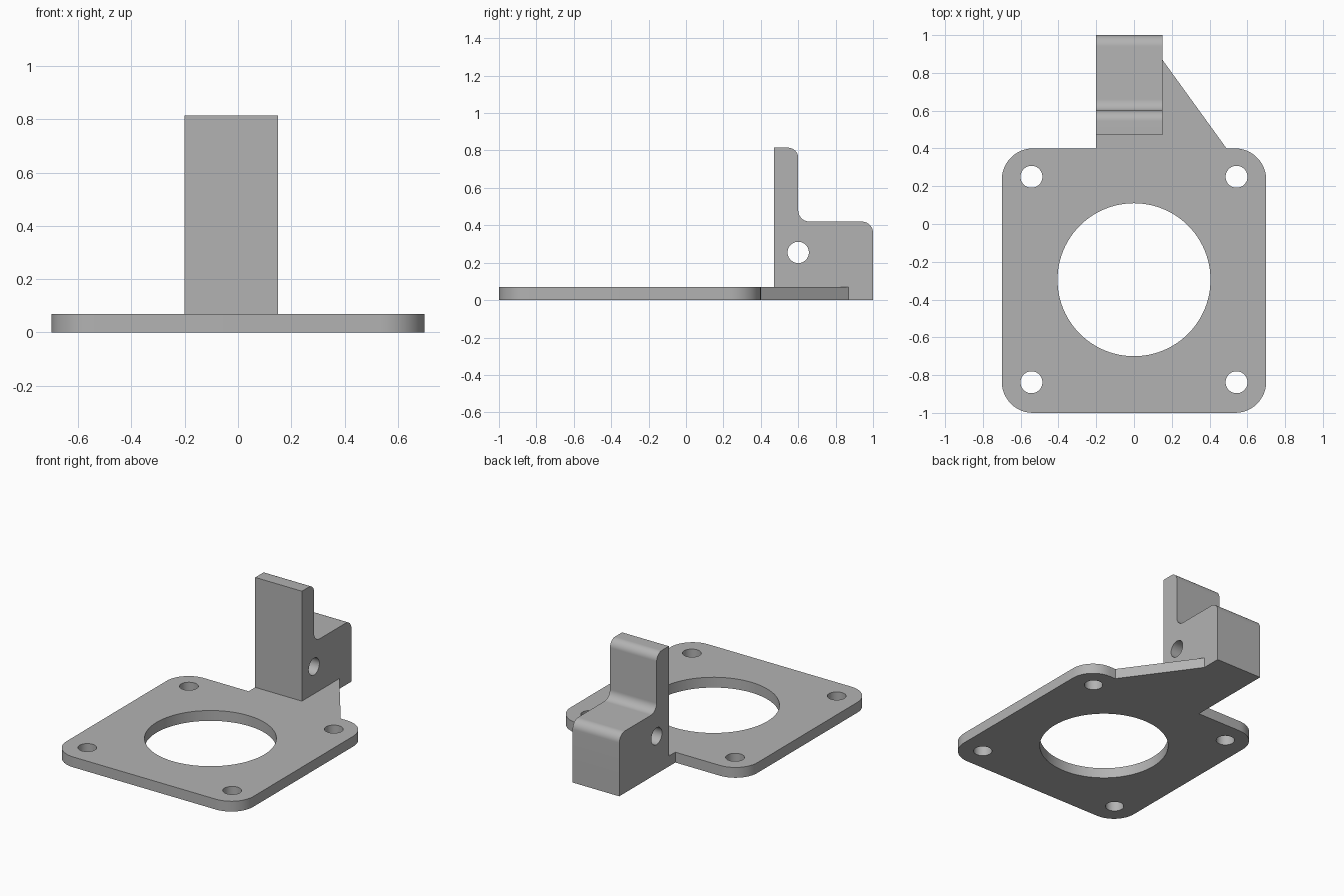
import bpy, bmesh
from math import cos, sin, pi, radians, tan
from mathutils import Vector, Matrix

if "Cube" in bpy.data.objects:
    bpy.data.objects.remove(bpy.data.objects["Cube"], do_unlink=True)

grey = bpy.data.materials.new("plain grey")
grey.use_nodes = True
colour = (0.45, 0.45, 0.45, 1)
grey.diffuse_color = colour
grey.node_tree.nodes["Principled BSDF"].inputs["Base Color"].default_value = colour


def rounded(corners, steps=12):
    """Outline from (a, b, radius) corners, each corner filleted."""
    out = []
    n = len(corners)
    for i, (a, b, r) in enumerate(corners):
        p = Vector((a, b))
        if r == 0:
            out.append(p)
            continue
        u = (Vector(corners[i - 1][:2]) - p).normalized()
        v = (Vector(corners[(i + 1) % n][:2]) - p).normalized()
        half = u.angle(v) / 2
        centre = p + (u + v).normalized() * (r / sin(half))
        start = p + u * (r / tan(half)) - centre
        sweep = start.angle_signed(p + v * (r / tan(half)) - centre)
        for k in range(steps + 1):
            t = -sweep * k / steps
            out.append(centre + Matrix.Rotation(t, 2) @ start)
    return out


def circle(a, b, r, n=64):
    return [Vector((a + r * cos(2 * pi * k / n), b + r * sin(2 * pi * k / n))) for k in range(n)]


def extrude(name, outline, low, high, axis="z"):
    """Solid from an outline in xy (axis z) or in yz (axis x)."""
    def place(p, h):
        return (p.x, p.y, h) if axis == "z" else (h, p.x, p.y)
    bm = bmesh.new()
    bottom = [bm.verts.new(place(p, low)) for p in outline]
    top = [bm.verts.new(place(p, high)) for p in outline]
    bm.faces.new(bottom[::-1])
    bm.faces.new(top)
    for i in range(len(outline)):
        j = (i + 1) % len(outline)
        bm.faces.new((bottom[i], bottom[j], top[j], top[i]))
    bmesh.ops.recalc_face_normals(bm, faces=bm.faces)
    mesh = bpy.data.meshes.new(name)
    bm.to_mesh(mesh)
    bm.free()
    mesh.materials.append(grey)
    obj = bpy.data.objects.new(name, mesh)
    bpy.context.collection.objects.link(obj)
    return obj


def combine(target, tool, operation):
    """Apply a boolean and remove the tool object."""
    bpy.context.view_layer.objects.active = target
    mod = target.modifiers.new(operation.lower(), "BOOLEAN")
    mod.operation, mod.object, mod.solver = operation, tool, "EXACT"
    bpy.ops.object.modifier_apply(modifier=mod.name)
    bpy.data.objects.remove(tool, do_unlink=True)


# Flange plate with the tapered tongue under the block
R = 0.165
bracket = extrude("mounting_bracket", rounded([
    (-0.7, -1, R), (0.7, -1, R), (0.7, 0.4, R), (0.49, 0.4, 0), (0.15, 0.87, 0),
    (0.15, 1, 0), (-0.2, 1, 0), (-0.2, 0.4, 0), (-0.7, 0.4, R)]), 0, 0.07)

# Stepped upright block with rounded steps
block = extrude("upright_block", rounded([
    (0.47, 0, 0), (1, 0, 0), (1, 0.42, 0.06), (0.6, 0.42, 0.06),
    (0.6, 0.815, 0.055), (0.47, 0.815, 0)]), -0.2, 0.15, "x")
combine(bracket, block, "UNION")

# Central bore, four bolt holes and the cross hole in the block
combine(bracket, extrude("bore_cutter", circle(0, -0.295, 0.405, 96), -0.1, 0.2), "DIFFERENCE")
for x in (-0.543, 0.543):
    for y in (-0.838, 0.25):
        combine(bracket, extrude("bolt_cutter", circle(x, y, 0.058, 48), -0.1, 0.2), "DIFFERENCE")
combine(bracket, extrude("cross_cutter", circle(0.6, 0.255, 0.057, 48), -0.5, 0.5, "x"), "DIFFERENCE")

# Smooth rounds, sharp edges
bpy.ops.object.select_all(action="DESELECT")
bracket.select_set(True)
bpy.context.view_layer.objects.active = bracket
bpy.ops.object.shade_smooth_by_angle(angle=radians(30))
